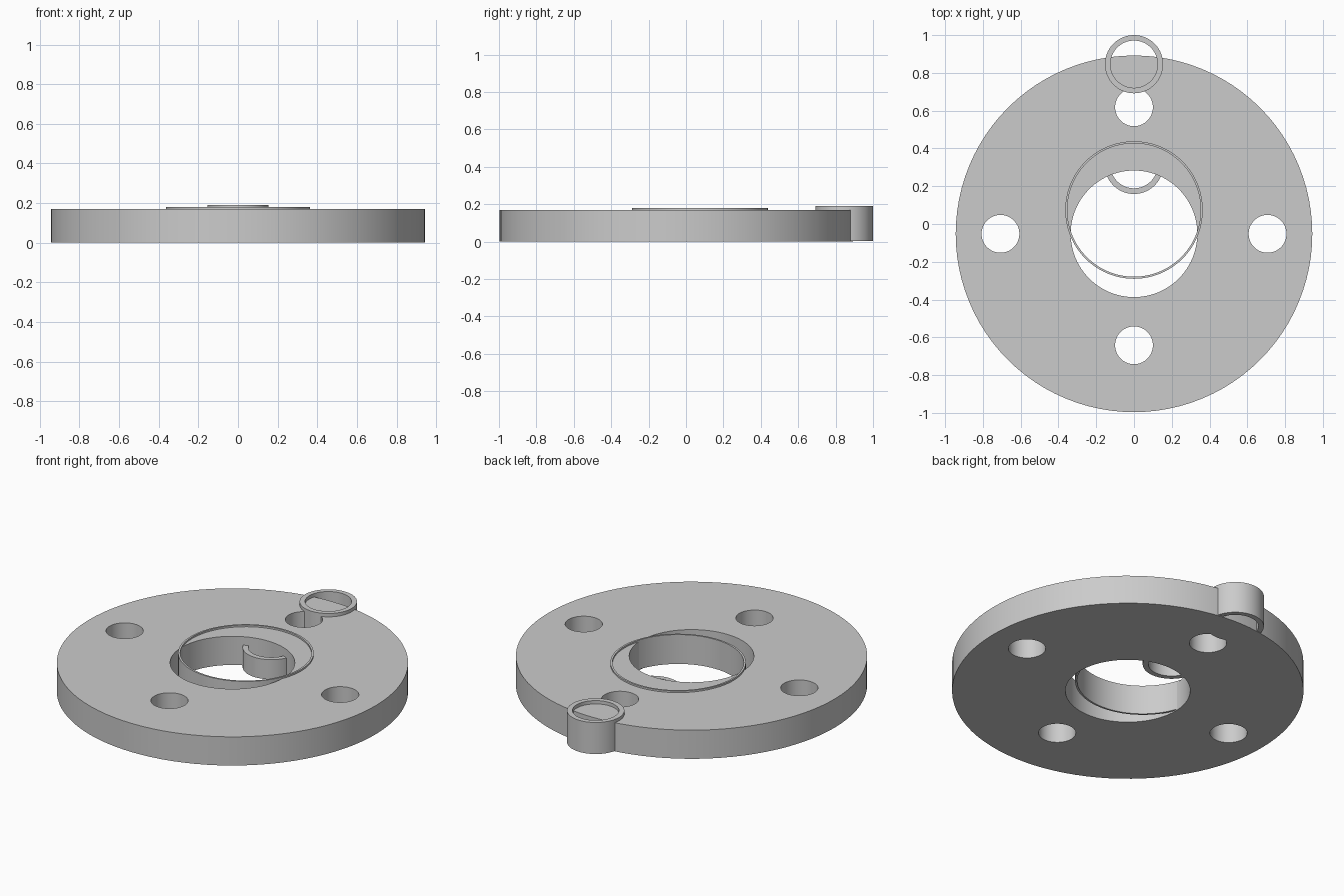
import bpy, bmesh, math
from mathutils import Matrix, Vector

if "Cube" in bpy.data.objects:
    bpy.data.objects.remove(bpy.data.objects["Cube"])

SEGMENTS = 96
PLATE_Y = -0.052


def finish(bm, name):
    mesh = bpy.data.meshes.new(name)
    bmesh.ops.recalc_face_normals(bm, faces=bm.faces)
    bm.to_mesh(mesh)
    bm.free()
    obj = bpy.data.objects.new(name, mesh)
    bpy.context.collection.objects.link(obj)
    return obj


def smooth(obj):
    bpy.ops.object.select_all(action='DESELECT')
    obj.select_set(True)
    bpy.context.view_layer.objects.active = obj
    bpy.ops.object.shade_smooth_by_angle(angle=math.radians(30))


def add_disc(bm, x, y, radius, z0, z1):
    bmesh.ops.create_cone(bm, cap_ends=True, segments=SEGMENTS,
                          radius1=radius, radius2=radius, depth=z1 - z0,
                          matrix=Matrix.Translation((x, y, (z0 + z1) / 2)))


def tube(name, y, inner, outer, z0, z1):
    bm = bmesh.new()
    profile = [(inner, z0), (outer, z0), (outer, z1), (inner, z1)]
    verts = [bm.verts.new((r, y, z)) for r, z in profile]
    edges = [bm.edges.new((verts[i], verts[(i + 1) % 4])) for i in range(4)]
    bmesh.ops.spin(bm, geom=verts + edges, cent=Vector((0, y, 0)), axis=(0, 0, 1),
                   angle=math.tau, steps=SEGMENTS, use_merge=True)
    bmesh.ops.remove_doubles(bm, verts=bm.verts, dist=1e-5)
    obj = finish(bm, name)
    smooth(obj)
    return obj


# Round flange plate
bm = bmesh.new()
add_disc(bm, 0, PLATE_Y, 0.944, 0, 0.17)
plate = finish(bm, "flange_plate")

# Centre bore and four bolt holes, cut from the plate
bm = bmesh.new()
add_disc(bm, 0, PLATE_Y, 0.335, -0.1, 0.3)
for x, y in [(-0.707, PLATE_Y), (0.707, PLATE_Y), (0, 0.618), (0, -0.642)]:
    add_disc(bm, x, y, 0.1, -0.1, 0.3)
cutter = finish(bm, "hole_cutter")
cutter.hide_render = True

cut = plate.modifiers.new("holes", 'BOOLEAN')
cut.operation = 'DIFFERENCE'
cut.solver = 'EXACT'
cut.object = cutter
bpy.context.view_layer.objects.active = plate
bpy.ops.object.modifier_apply(modifier=cut.name)
bpy.data.objects.remove(cutter)
smooth(plate)

# Thin sleeve in the bore, collar on the rim, short collar inside the bore
tube("bore_sleeve", 0.074, 0.353, 0.364, 0.006, 0.18)
tube("rim_collar", 0.846, 0.125, 0.154, 0.003, 0.19)
tube("inner_collar", 0.314, 0.125, 0.155, 0.003, 0.12)
